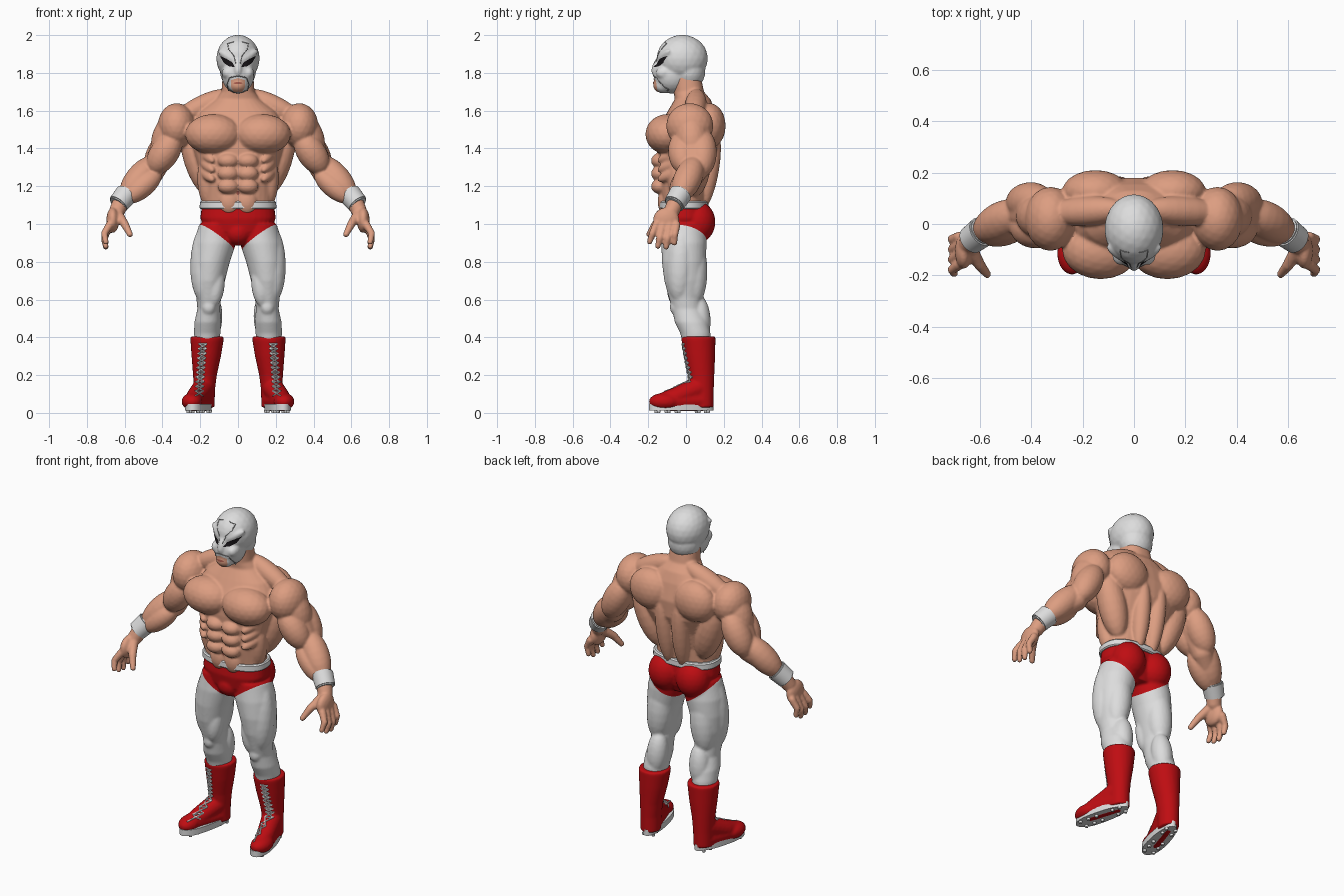
import bpy, bmesh
from math import sin, cos, pi, radians, copysign
from mathutils import Vector, Matrix
from mathutils.bvhtree import BVHTree

if "Cube" in bpy.data.objects:
    bpy.data.objects.remove(bpy.data.objects["Cube"])


def material(name, *rgb):
    mat = bpy.data.materials.new(name)
    mat.use_nodes = True
    mat.diffuse_color = (*rgb, 1)
    mat.node_tree.nodes["Principled BSDF"].inputs["Base Color"].default_value = (*rgb, 1)
    return mat


SKIN = material("tan_skin", .72, .34, .22)
WHITE = material("white_fabric", .72, .72, .72)
RED = material("red_fabric", .52, .004, .006)
BLACK = material("black_eye", .01, .008, .01)
GREY = material("grey_seam", .3, .3, .3)
LIP = material("dark_skin", .36, .1, .07)


# ---- solid building helpers: every solid is added to a shared bmesh ----
def ball(bm, centre, radii, side=1):
    centre = Vector((centre[0] * side, centre[1], centre[2]))
    bmesh.ops.create_icosphere(bm, subdivisions=3, radius=1,
                               matrix=Matrix.LocRotScale(centre, None, Vector(radii)))


def along(a, b, side):
    a, b = (Vector((p[0] * side, p[1], p[2])) for p in (a, b))
    return (a + b) / 2, (b - a).to_track_quat('Z', 'Y'), (b - a).length


def muscle(bm, a, b, radius, side=1):
    centre, turn, length = along(a, b, side)
    bmesh.ops.create_icosphere(bm, subdivisions=3, radius=1, matrix=Matrix.LocRotScale(
        centre, turn, Vector((radius, radius, length / 2))))


def rod(bm, a, b, start, end, side=1, segments=16):
    centre, turn, length = along(a, b, side)
    bmesh.ops.create_cone(bm, cap_ends=True, segments=segments, radius1=start, radius2=end,
                          depth=length, matrix=Matrix.LocRotScale(centre, turn, None))


def limb(bm, points, radii, side=1):
    for a, b, start, end in zip(points, points[1:], radii, radii[1:]):
        rod(bm, a, b, start, end, side)
    for point, radius in zip(points, radii):
        ball(bm, point, (radius,) * 3, side)


def loft(bm, rings, side=1, power=.85, count=32):
    def soft(value):
        return copysign(abs(value) ** power, value)
    loops = []
    for x, y, z, rx, ry in rings:
        angles = [2 * pi * i / count for i in range(count)]
        loops.append([bm.verts.new((x * side + rx * soft(cos(t)), y + ry * soft(sin(t)), z))
                      for t in angles])
    for low, high in zip(loops, loops[1:]):
        for i in range(count):
            j = (i + 1) % count
            bm.faces.new((low[i], low[j], high[j], high[i]))
    bm.faces.new(loops[0])
    bm.faces.new(loops[-1])


def finish(bm, name, mats, voxel=0, smooth=4):
    bmesh.ops.recalc_face_normals(bm, faces=bm.faces)
    mesh = bpy.data.meshes.new(name)
    bm.to_mesh(mesh)
    obj = bpy.data.objects.new(name, mesh)
    bpy.context.scene.collection.objects.link(obj)
    if voxel:  # fuse the overlapping solids into one skin
        remesh = obj.modifiers.new("fuse", 'REMESH')
        remesh.mode, remesh.voxel_size = 'VOXEL', voxel
        relax = obj.modifiers.new("relax", 'SMOOTH')
        relax.factor, relax.iterations = .5, smooth
        graph = bpy.context.evaluated_depsgraph_get()
        mesh = bpy.data.meshes.new_from_object(obj.evaluated_get(graph))
        obj.modifiers.clear()
        obj.data = mesh
    mesh.materials.clear()
    for mat in mats:
        mesh.materials.append(mat)
    mesh.shade_smooth()
    if not voxel:
        mesh.set_sharp_from_angle(angle=radians(40))
    return obj


# ---- surface detail helpers: project front-facing details on a part ----
def surface(obj):
    bm = bmesh.new()
    bm.from_mesh(obj.data)
    return BVHTree.FromBMesh(bm)


def project(tree, x, z, lift=.003):
    hit = tree.ray_cast(Vector((x, -1, z)), Vector((0, 1, 0)))[0]
    return (hit or Vector((x, -.1, z))) - Vector((0, lift, 0))


def plate(name, tree, outline, mat, side=1, lift=.003, steps=4):
    points = [Vector(p) for p in outline]
    middle = sum(points, Vector((0, 0))) / len(points)
    rim = [a.lerp(b, k / steps) for a, b in zip(points, points[1:] + points[:1]) for k in range(steps)]
    bm = bmesh.new()
    loops = []
    for ring in range(1, steps + 1):
        flat = [middle.lerp(p, ring / steps) for p in rim]
        loops.append([bm.verts.new(project(tree, p.x * side, p.y, lift)) for p in flat])
    bm.faces.new(loops[0])
    for inner, outer in zip(loops, loops[1:]):
        for i in range(len(rim)):
            bm.faces.new((inner[i - 1], outer[i - 1], outer[i], inner[i]))
    finish(bm, name, [mat])


def cord(bm, tree, path, radius, side=1):
    points = [Vector(p) for p in path]
    fine = [a.lerp(b, k / 4) for a, b in zip(points, points[1:]) for k in range(4)] + points[-1:]
    hits = [project(tree, p.x * side, p.y, 0) for p in fine]
    for a, b in zip(hits, hits[1:]):
        rod(bm, a, b, radius, radius, segments=6)


def oval(x, z, rx, rz):
    return [(x + rx * cos(k * pi / 5), z + rz * sin(k * pi / 5)) for k in range(10)]


# ---- upper body: rib cage and neck, then muscles, arms and hands ----
bm = bmesh.new()
loft(bm, [(0, -.015, 1.08, .185, .11), (0, -.02, 1.2, .185, .125), (0, -.01, 1.3, .21, .14),
          (0, .01, 1.4, .24, .165), (0, .015, 1.5, .26, .165), (0, .03, 1.6, .2, .125),
          (0, .035, 1.66, .12, .095), (0, .015, 1.7, .088, .08), (0, 0, 1.8, .08, .075)])
for s in (1, -1):
    ball(bm, (.13, -.1, 1.475), (.15, .115, .107), s)               # chest
    muscle(bm, (.03, .06, 1.7), (.34, .04, 1.55), .058, s)          # neck to shoulder
    muscle(bm, (.27, .07, 1.53), (.14, .04, 1.14), .08, s)          # side of back
    ball(bm, (.15, .125, 1.52), (.13, .085, .12), s)                # shoulder blade
    muscle(bm, (.045, .09, 1.08), (.06, .16, 1.5), .05, s)          # along the spine
    muscle(bm, (.17, -.05, 1.36), (.15, -.03, 1.08), .055, s)       # flank
    for k in range(3):                                              # stomach rows
        ball(bm, (.052, -.14, 1.335 - k * .068), (.056, .045, .04), s)
        muscle(bm, (.2, -.01, 1.4 - k * .05), (.13, -.15, 1.33 - k * .05), .03, s)
    ball(bm, (.045, -.105, 1.12), (.06, .045, .075), s)
    ball(bm, (.325, .02, 1.52), (.1, .125, .12), s)                 # shoulder cap
    muscle(bm, (.3, .02, 1.6), (.42, .04, 1.34), .09, s)
    limb(bm, [(.34, .03, 1.5), (.455, .045, 1.27), (.61, -.045, 1.135), (.64, -.075, 1.07)],
         [.085, .062, .047, .042], s)
    muscle(bm, (.32, -.03, 1.48), (.46, -.005, 1.27), .077, s)      # front upper arm
    muscle(bm, (.34, .09, 1.5), (.47, .08, 1.25), .078, s)          # back upper arm
    muscle(bm, (.43, .06, 1.35), (.61, -.04, 1.13), .075, s)        # outer forearm
    muscle(bm, (.41, .0, 1.28), (.6, -.05, 1.12), .06, s)           # inner forearm
    ball(bm, (.663, -.105, 1.02), (.034, .07, .068), s)             # palm
    limb(bm, [(.635, -.1, 1.05), (.6, -.16, 1), (.572, -.195, .945)], [.028, .022, .016], s)
    for k, tip in enumerate((.905, .882, .878, .9)):                # four fingers
        y = -.158 + k * .036
        limb(bm, [(.68, y, .995), (.708, y * 1.1 - .004, tip + .045),
                  (.7, y * 1.22, tip)], [.021, .018, .015], s)
body = finish(bm, "upper_body", [SKIN], .007, 3)
plate("navel", surface(body), oval(0, 1.165, .008, .011), LIP)

# ---- head in a mask ----
bm = bmesh.new()
ball(bm, (0, -.02, 1.876), (.115, .136, .126))
ball(bm, (0, .015, 1.81), (.096, .088, .1))
ball(bm, (0, -.075, 1.79), (.087, .097, .1))
ball(bm, (0, -.12, 1.737), (.052, .052, .046))
muscle(bm, (0, -.14, 1.88), (0, -.172, 1.785), .023)
for s in (1, -1):
    muscle(bm, (.005, -.148, 1.86), (.105, -.085, 1.92), .022, s)   # brow
    ball(bm, (.055, -.115, 1.80), (.03, .045, .035), s)             # cheek
head = surface(finish(bm, "masked_head", [WHITE], .007, 4))
plate("chin_opening", head, [(-.022, 1.7), (.022, 1.7), (.038, 1.725), (.036, 1.762),
                             (0, 1.772), (-.036, 1.762), (-.038, 1.725)], SKIN)
plate("mouth", head, oval(0, 1.746, .024, .006), LIP, lift=.006)
bm = bmesh.new()
for s, label in ((1, "left"), (-1, "right")):
    plate(label + "_eye", head, [(.018, 1.832), (.045, 1.833), (.075, 1.853), (.096, 1.89),
                                 (.06, 1.874), (.03, 1.856)], BLACK, s)
    cord(bm, head, [(.012, 1.85), (.022, 1.89), (.05, 1.925), (.055, 1.955), (.02, 1.965)], .0025, s)
    cord(bm, head, [(0, 1.785), (.045, 1.775), (.058, 1.74), (.05, 1.705)], .0028, s)
finish(bm, "mask_seams", [GREY])

# ---- pelvis and legs, cut along the leg line of the briefs ----
bm = bmesh.new()
loft(bm, [(0, -.01, .91, .09, .09), (0, -.012, .96, .17, .115), (0, -.012, 1.03, .2, .125),
          (0, -.013, 1.11, .19, .115)])
ball(bm, (0, -.07, .955), (.075, .07, .07))
for s in (1, -1):
    loft(bm, [(.165, .06, .34, .062, .07), (.163, .05, .42, .07, .08), (.16, .028, .48, .071, .088),
              (.155, .004, .55, .06, .077), (.155, -.008, .61, .066, .083), (.153, -.01, .7, .084, .105),
              (.143, -.012, .8, .1, .116), (.122, -.01, .9, .113, .12), (.11, -.01, 1, .095, .11)], s, 1)
    ball(bm, (.092, .058, 1.01), (.1, .098, .112), s)               # seat
    muscle(bm, (.17, -.02, 1.0), (.182, -.04, .58), .077, s)        # outer thigh
    muscle(bm, (.11, -.05, .8), (.13, -.055, .56), .05, s)          # inner thigh
    muscle(bm, (.13, .035, .95), (.16, .04, .56), .076, s)          # back thigh
    ball(bm, (.155, -.05, .56), (.038, .036, .045), s)              # knee
    muscle(bm, (.135, .06, .63), (.15, .08, .37), .06, s)           # calf
legs = finish(bm, "legs_and_briefs", [WHITE, RED], .008, 4)
bm = bmesh.new()
bm.from_mesh(legs.data)
for s in (1, -1):
    bmesh.ops.bisect_plane(bm, geom=bm.verts[:] + bm.edges[:] + bm.faces[:], dist=.0001,
                           plane_co=(0, 0, .843), plane_no=(-.72 * s, .2, 1))
for face in bm.faces:
    x, y, z = face.calc_center_median()
    face.material_index = int(z - .72 * abs(x) + .2 * y > .843)
bm.to_mesh(legs.data)

bm = bmesh.new()
loft(bm, [(0, -.013, z, .197 + grow, .126 + grow) for z, grow in
          ((1.08, 0), (1.086, .006), (1.115, .005), (1.122, -.002))])
finish(bm, "waistband", [WHITE])

# ---- wristbands, boots, soles and laces on both sides ----
for s, label in ((1, "left"), (-1, "right")):
    bm = bmesh.new()
    limb_axis = [Vector((.587, -.027, 1.162)), Vector((.637, -.065, 1.102))]
    rod(bm, *limb_axis, .061, .055, s, 32)
    bmesh.ops.bevel(bm, geom=[e for e in bm.edges if any(len(f.verts) > 4 for f in e.link_faces)],
                    offset=.006, segments=2, affect='EDGES')
    finish(bm, label + "_wristband", [WHITE])

    bm = bmesh.new()
    loft(bm, [(.178, .085, .03, .055, .06), (.178, .083, .12, .056, .064), (.175, .08, .2, .063, .07),
              (.168, .072, .3, .078, .082), (.164, .066, .385, .088, .09),
              (.164, .066, .405, .088, .09)], s, 1)
    limb(bm, [(.185, .06, .13), (.222, -.05, .085), (.24, -.125, .065)], [.058, .052, .042], s)
    ball(bm, (.243, -.115, .06), (.056, .082, .046), s)
    limb(bm, [(.18, .08, .065), (.235, -.09, .06)], [.056, .052], s)
    boot = surface(finish(bm, label + "_boot", [RED], .008, 3))

    # sole follows the outward-turned foot, wider at the toe
    forward, across = Vector((.23 * s, -.97, 0)), Vector((.97 * s, .23, 0))
    middle = Vector((.207 * s, -.025, 0))
    bm = bmesh.new()
    base = []
    for k in range(36):
        t = 2 * pi * k / 36
        reach = copysign(abs(cos(t)) ** .8, cos(t)) * .176
        width = sin(t) * (.056 + .007 * cos(t))
        base.append(bm.verts.new(middle + forward * reach + across * width + Vector((0, 0, .012))))
    bottom = bm.faces.new(base)
    top = bmesh.ops.extrude_face_region(bm, geom=[bottom], use_keep_orig=True)
    bmesh.ops.translate(bm, vec=(0, 0, .036), verts=[v for v in top["geom"] if isinstance(v, bmesh.types.BMVert)])
    bottom.material_index = 1
    finish(bm, label + "_sole", [WHITE, GREY])

    bm = bmesh.new()
    for reach in (-.14, -.09, .02, .075, .13):
        for lean in (-.028, .028):
            spot = middle + forward * reach + across * lean
            rod(bm, spot, spot + Vector((0, 0, .014)), .008, .011, 1, 10)
    finish(bm, label + "_sole_studs", [WHITE])

    bm = bmesh.new()
    rows = 11
    for k in range(rows):
        z, x = .365 - k * .025, .186 + k * .002
        for lean in (-.02, .02):
            cord(bm, boot, [(x - lean, z), (x + lean, z - .025)], .0048, s)
        cord(bm, boot, [(x - .022, z), (x + .022, z)], .0045, s)
    finish(bm, label + "_laces", [WHITE])
